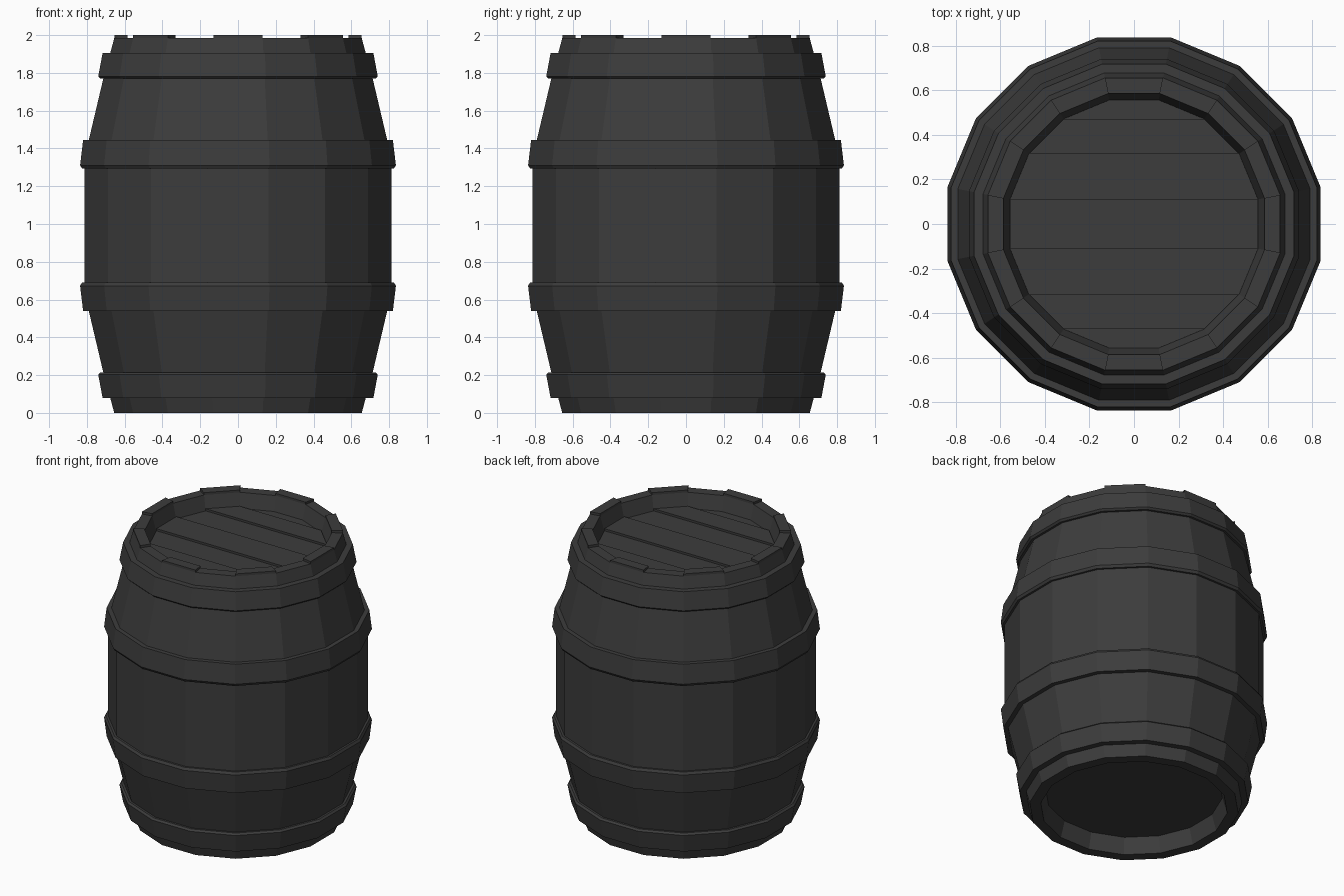
import bpy, bmesh
from math import sin, cos, pi

if "Cube" in bpy.data.objects:
    bpy.data.objects.remove(bpy.data.objects["Cube"])

N = 16                # flat sides around the barrel
MID = 0.992           # mirror height of the body
dark = bpy.data.materials.new("dark_wood")
dark.diffuse_color = (0.045, 0.045, 0.045, 1)
dark.use_nodes = True
dark.node_tree.nodes["Principled BSDF"].inputs["Base Color"].default_value = dark.diffuse_color


def ring_point(apothem, z, i):
    r = apothem / cos(pi / N)
    a = (i + 0.5) * 2 * pi / N
    return (r * cos(a), r * sin(a), z)


def finish(name, bm):
    bmesh.ops.recalc_face_normals(bm, faces=bm.faces[:])
    me = bpy.data.meshes.new(name)
    bm.to_mesh(me)
    bm.free()
    me.materials.append(dark)
    ob = bpy.data.objects.new(name, me)
    bpy.context.collection.objects.link(ob)
    return ob


def lathe(bm, profile, closed):
    """Sweep (apothem, z) points around N flat sides."""
    rings = [[bm.verts.new(ring_point(r, z, i)) for i in range(N)] for r, z in profile]
    pairs = list(zip(rings, rings[1:]))
    if closed:
        pairs.append((rings[-1], rings[0]))
    else:
        bm.faces.new(rings[0])
        bm.faces.new(rings[-1])
    for a, b in pairs:
        for i in range(N):
            j = (i + 1) % N
            bm.faces.new((a[i], a[j], b[j], b[i]))


def flip(profile):
    return [(r, 2 * MID - z) for r, z in reversed(profile)]


# Staved body with a recessed floor and a recess for the lid
half = [(0.555, 0.11), (0.585, 0.0), (0.655, 0.0), (0.712, 0.21), (0.79, 0.54), (0.812, 0.66)]
bm = bmesh.new()
lathe(bm, half + flip(half), closed=False)
# Every other stave stands a little proud at the rim
bmesh.ops.recalc_face_normals(bm, faces=bm.faces[:])
top = 2 * MID
rim = [f for f in bm.faces if all(abs(v.co.z - top) < 1e-4 for v in f.verts)]
for f in rim:
    c = f.calc_center_median()
    if min(abs(c.x), abs(c.y)) < 0.01 or abs(abs(c.x) - abs(c.y)) < 0.01:
        new = bmesh.ops.extrude_discrete_faces(bm, faces=[f])["faces"][0]
        for v in new.verts:
            v.co.z = 2.0
finish("barrel_body", bm)

# Four hoops, the upper two mirroring the lower two
end_hoop = [(0.66, 0.08), (0.717, 0.08), (0.74, 0.203), (0.728, 0.215), (0.69, 0.215)]
belly_hoop = [(0.77, 0.54), (0.82, 0.54), (0.836, 0.673), (0.826, 0.69), (0.79, 0.69)]
for name, prof in (("lower_end_hoop", end_hoop), ("lower_belly_hoop", belly_hoop),
                   ("upper_belly_hoop", flip(belly_hoop)), ("upper_end_hoop", flip(end_hoop))):
    bm = bmesh.new()
    lathe(bm, prof, closed=True)
    finish(name, bm)

# Lid planks: strips of the 16-gon, alternately raised
corners = sorted((ring_point(0.556, 0, i)[1], abs(ring_point(0.556, 0, i)[0])) for i in range(N))[::2]
for k, ((y0, x0), (y1, x1)) in enumerate(zip(corners, corners[1:])):
    z = 1.90 if k % 2 else 1.885
    bm = bmesh.new()
    face = bm.faces.new([bm.verts.new(p) for p in
                         ((-x0, y0, 1.86), (x0, y0, 1.86), (x1, y1, 1.86), (-x1, y1, 1.86))])
    up = bmesh.ops.extrude_face_region(bm, geom=[face])["geom"]
    for v in up:
        if isinstance(v, bmesh.types.BMVert):
            v.co.z = z
    finish("lid_plank_%d" % (k + 1), bm)
